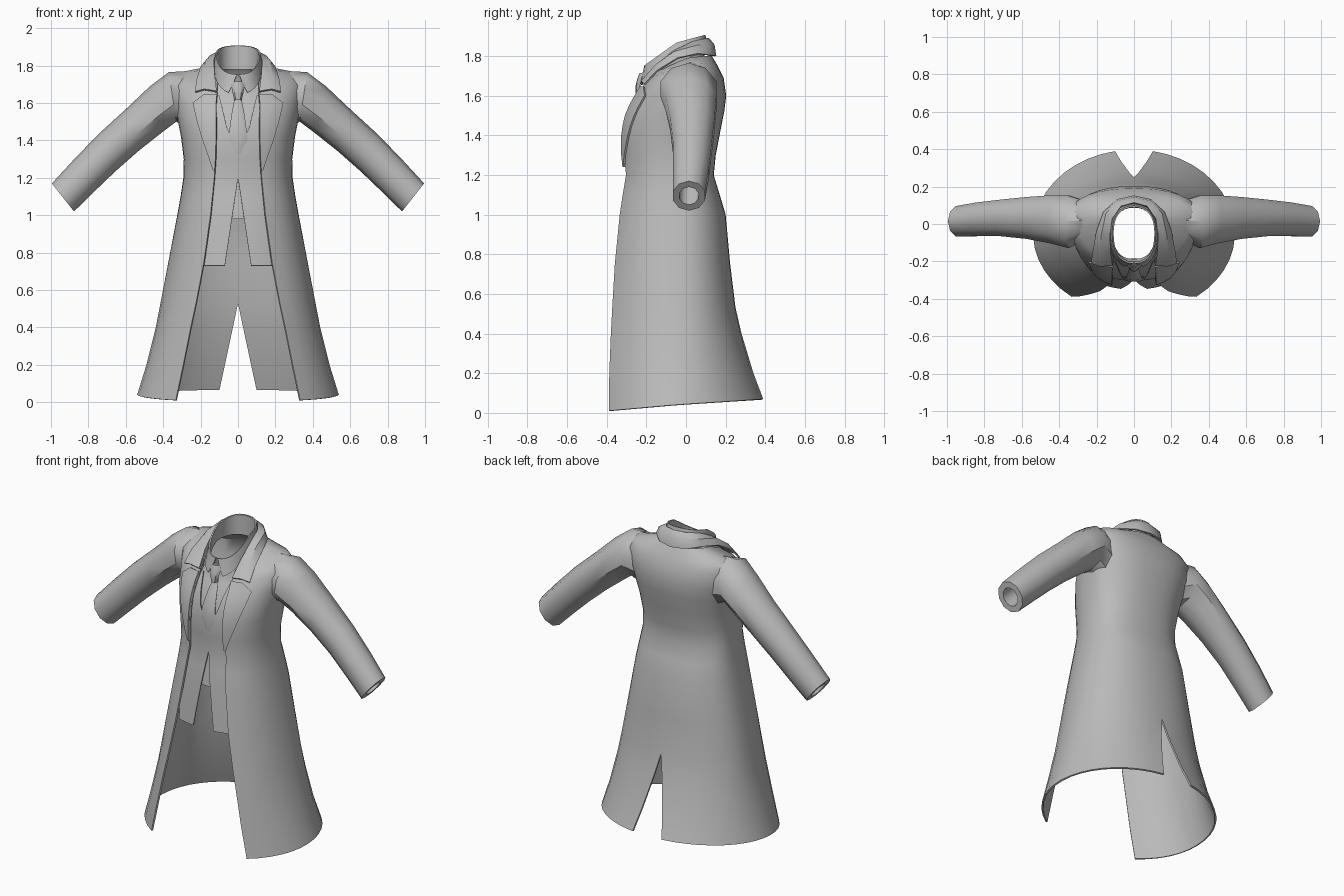
import bpy, bmesh, math
from mathutils import Vector
from mathutils.bvhtree import BVHTree

if "Cube" in bpy.data.objects:
    bpy.data.objects.remove(bpy.data.objects["Cube"])

cloth = bpy.data.materials.new("grey_cloth")
cloth.diffuse_color = (0.5, 0.5, 0.5, 1)
cloth.use_nodes = True
cloth.node_tree.nodes["Principled BSDF"].inputs["Base Color"].default_value = cloth.diffuse_color


def lerp_table(table, z):
    """Piecewise linear lookup in (z, value) pairs."""
    for (z0, a), (z1, b) in zip(table, table[1:]):
        if z <= z1:
            return a + (b - a) * max(0, (z - z0) / (z1 - z0))
    return table[-1][1]


def loft(name, rows, thick=0.0, closed=False, mirror=True):
    """Skin a list of equally long point rows into one part."""
    bm = bmesh.new()
    grid = [[bm.verts.new(p) for p in row] for row in rows]
    n = len(rows[0])
    for a, b in zip(grid, grid[1:]):
        for i in range(n if closed else n - 1):
            j = (i + 1) % n
            bm.faces.new((a[i], a[j], b[j], b[i]))
    bmesh.ops.remove_doubles(bm, verts=bm.verts, dist=1e-5)
    bmesh.ops.recalc_face_normals(bm, faces=bm.faces)
    me = bpy.data.meshes.new(name)
    bm.to_mesh(me)
    bm.free()
    me.materials.append(cloth)
    ob = bpy.data.objects.new(name, me)
    bpy.context.collection.objects.link(ob)
    bpy.ops.object.select_all(action='DESELECT')
    ob.select_set(True)
    bpy.context.view_layer.objects.active = ob
    if mirror:
        ob.modifiers.new("Mirror", 'MIRROR')
        bpy.ops.object.modifier_apply(modifier="Mirror")
    if thick:
        s = ob.modifiers.new("Solidify", 'SOLIDIFY')
        s.thickness, s.offset = thick, 0
        bpy.ops.object.modifier_apply(modifier="Solidify")
    bpy.ops.object.shade_smooth_by_angle(angle=math.radians(40))
    return ob


def half_ring(zf, zs, zb, wx, yf, ys, yb, ox=0.0, vx=0.0, n=16):
    """Half outline from the front edge (ox, yf) round the side to the back edge (vx, yb)."""
    p = 1 - 0.15 * min(1, zs / 1.2)
    t0 = math.asin((ox / wx) ** (1 / p))
    t1 = math.pi - math.asin((vx / wx) ** (1 / p))
    pts = []
    for i in range(n + 1):
        t = t0 + (t1 - t0) * i / n
        c = math.cos(t)
        front = c > 0
        k = (abs(c) / abs(math.cos(t0 if front else t1))) ** p
        y = ys + ((yf if front else yb) - ys) * k
        z = zs + ((zf if front else zb) - zs) * k
        x = wx * max(0, math.sin(t)) ** p
        if i == n:
            x = vx
        pts.append((x, y, z))
    return pts


# Coat body: front/side/back height, half width, front/side/back depth, opening, vent
coat_rows = [
    (.01, .04, .068, .535, -.385, -.05, .385, .33, .10),
    (.20, .20, .20, .485, -.383, -.04, .335, .29, .071),
    (.40, .40, .40, .435, -.375, -.03, .275, .25, .028),
    (.53, .53, .53, .41, -.368, -.03, .245, .222, 0),
    (.75, .75, .75, .368, -.355, -.03, .218, .18, 0),
    (1.0, 1.0, 1.0, .32, -.33, -.03, .195, .145, 0),
    (1.1, 1.1, 1.1, .302, -.315, -.03, .165, .135, 0),
    (1.2, 1.2, 1.2, .287, -.298, -.04, .135, .125, 0),
    (1.3, 1.3, 1.3, .285, -.308, -.05, .145, .118, 0),
    (1.42, 1.42, 1.42, .30, -.308, -.04, .168, .115, 0),
    (1.52, 1.52, 1.52, .32, -.285, -.02, .188, .115, 0),
    (1.6, 1.6, 1.6, .335, -.24, 0, .198, .115, 0),
    (1.65, 1.72, 1.69, .345, -.21, .03, .185, .11, 0),
    (1.68, 1.765, 1.75, .30, -.195, .04, .155, .11, 0),
    (1.70, 1.785, 1.80, .16, -.18, 0, .125, .11, 0),
]
coat = loft("coat_body", [half_ring(*r) for r in coat_rows], 0.01)
front_y = [(r[0], r[4]) for r in coat_rows]
edge_x = [(r[0], r[7]) for r in coat_rows]
tree = BVHTree.FromPolygons([v.co for v in coat.data.vertices],
                            [tuple(f.vertices) for f in coat.data.polygons])

# Sleeves: top point (x, z), bottom point (x, z), front and back depth
sleeve_rows = [
    (.28, 1.77, .25, 1.45, -.09, .13),
    (.37, 1.765, .33, 1.50, -.135, .16),
    (.47, 1.69, .41, 1.44, -.11, .16),
    (.60, 1.567, .53, 1.345, -.085, .15),
    (.75, 1.43, .655, 1.235, -.07, .135),
    (.88, 1.295, .77, 1.125, -.07, .12),
    (.995, 1.17, .877, 1.02, -.07, .10),
]


def sleeve_ring(tx, tz, bx, bz, y0, y1, scale=1.0, n=10):
    mid = Vector(((tx + bx) / 2, (y0 + y1) / 2, (tz + bz) / 2))
    up = Vector(((tx - bx) / 2, 0, (tz - bz) / 2)) * scale
    side = Vector((0, (y1 - y0) / 2, 0)) * scale
    return [mid + up * math.cos(a) + side * math.sin(a)
            for a in (2 * math.pi * i / n for i in range(n))]


# The last rings turn inwards to make the cuff rim and lining
rings = [sleeve_ring(*r) for r in sleeve_rows]
rings += [sleeve_ring(*sleeve_rows[i], scale=0.6) for i in (6, 5, 4)]
loft("sleeves", rings, closed=True)

# Shirt body, inset from the coat, rising to the neck
shirt_rows = []
for zf, zs, zb, wx, yf, ys, yb, ox, vx in coat_rows[5:13]:
    shirt_rows.append((zf, zs - .02 * (zs > 1.65), zb, wx - .022, yf + .025, ys, yb - .022))
shirt_rows[0] = (.98, .98, .98) + shirt_rows[0][3:]
neck = (1.70, 1.77, 1.78, .115, -.19, -.05, .09)
neck_top = (1.75, 1.865, 1.905, .112, -.205, -.05, .092)
loft("shirt_body", [half_ring(*r) for r in shirt_rows + [neck]])
loft("shirt_neckband", [half_ring(*neck), half_ring(*neck_top)], 0.006)

# Turned down shirt collar with two points at the front
loft("shirt_collar", [
    half_ring(1.752, 1.867, 1.907, .114, -.208, -.05, .095, .006),
    half_ring(1.70, 1.83, 1.87, .122, -.218, -.05, .103, .026),
    half_ring(1.655, 1.80, 1.83, .126, -.225, -.05, .108, .05)], 0.006)

# Coat collar: standing inside, fold line, and fallen outer edge
fold = [(0, .115, 1.888), (.07, .097, 1.885), (.118, .03, 1.868),
        (.132, -.06, 1.825), (.128, -.15, 1.75), (.118, -.222, 1.662)]
edge = [(0, .148, 1.80), (.09, .128, 1.803), (.16, .062, 1.812),
        (.198, -.04, 1.79), (.218, -.145, 1.725), (.228, -.208, 1.658)]
inner = [(x * .97, y * .95 - .004, z - .07) for x, y, z in fold[:-1]] + [(.112, -.205, 1.65)]
middle = [((a[0] + b[0]) / 2 + .008, (a[1] + b[1]) / 2 + (.008 if i < 3 else -.008),
           (a[2] + b[2]) / 2 + .012) for i, (a, b) in enumerate(zip(fold, edge))]
middle[0] = (0,) + middle[0][1:]
loft("coat_collar", [inner, fold, middle, edge], 0.01)

# Lapels lie on the coat front
outer_x = [(1.24, .132), (1.3, .152), (1.4, .187), (1.5, .217), (1.6, .24), (1.645, .18)]
rows = []
for z in (1.24, 1.3, 1.35, 1.4, 1.45, 1.5, 1.55, 1.6, 1.645):
    row = []
    for i in range(6):
        a = lerp_table(edge_x, z) + .001
        x = a + (lerp_table(outer_x, z) - a) * i / 5
        hit = tree.ray_cast(Vector((x + .002, -1, z)), Vector((0, 1, 0)))[0]
        y = hit.y if hit else lerp_table(front_y, z)
        row.append((x, y - .01, z))
    rows.append(row)
loft("lapels", rows, 0.01)

# Waistcoat fronts with a V neck and split tails
inner_x = [(.73, .07), (1.2, 0), (1.34, 0), (1.47, .06), (1.6, .09), (1.64, .1)]
rows = []
for z in (.73, .85, 1.0, 1.1, 1.2, 1.3, 1.34, 1.4, 1.47, 1.54, 1.6, 1.64):
    a, b = lerp_table(inner_x, z), lerp_table(edge_x, z) + .02 * (z > .8) + .004
    xs = [a + (b - a) * i / 4 for i in range(5)]
    rows.append([(x, lerp_table(front_y, z) + .008 + .9 * x * x, z) for x in xs])
loft("waistcoat_front", rows, 0.006)

# Necktie: knot, then blade running under the waistcoat
knot = [(.024, 1.715, -.212), (.034, 1.69, -.222), (.026, 1.65, -.232), (.017, 1.615, -.232)]
blade = [(.016, 1.63, -.215), (.03, 1.56, -.252), (.042, 1.48, -.287), (.05, 1.40, -.298),
         (.02, 1.33, -.295)]
for name, rows, ridge in (("tie_knot", knot, .02), ("tie_blade", blade, .008)):
    loft(name, [[(0, y - ridge, z), (w * .6, y - ridge * .8, z), (w, y, z)]
                for w, z, y in rows], 0.005)
